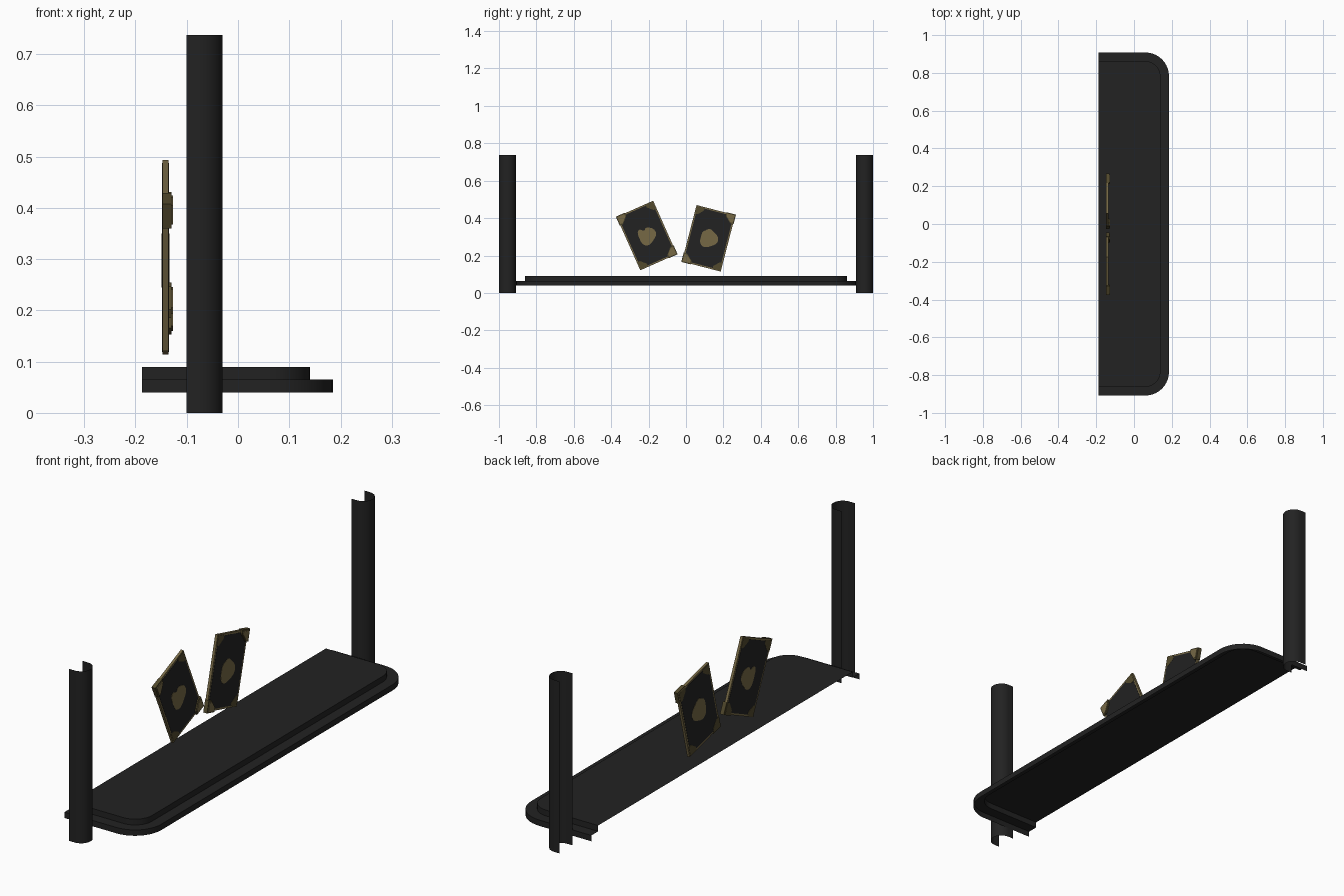
import bpy, bmesh, math

if "Cube" in bpy.data.objects:
    bpy.data.objects.remove(bpy.data.objects["Cube"])


def material(name, rgb):
    m = bpy.data.materials.new(name)
    m.diffuse_color = (*rgb, 1)
    m.use_nodes = True
    m.node_tree.nodes["Principled BSDF"].inputs["Base Color"].default_value = m.diffuse_color
    return m


BLACK = material("charcoal", (0.016, 0.016, 0.016))
GOLD = material("antique gold", (0.18, 0.14, 0.06))
DIM_GOLD = material("tarnished gold", (0.085, 0.068, 0.026))


def finish(bm, name, mat, smooth=False):
    me = bpy.data.meshes.new(name)
    bm.to_mesh(me)
    bm.free()
    me.materials.append(mat)
    ob = bpy.data.objects.new(name, me)
    bpy.context.collection.objects.link(ob)
    if smooth:
        bpy.ops.object.select_all(action='DESELECT')
        ob.select_set(True)
        bpy.context.view_layer.objects.active = ob
        bpy.ops.object.shade_smooth_by_angle(angle=math.radians(35))
    return ob


def skin(bm, rings):
    """Join open outlines one after the other into a shell."""
    for a, b in zip(rings, rings[1:]):
        for i in range(len(a) - 1):
            bm.faces.new((a[i], a[i + 1], b[i + 1], b[i]))


# Shelf: two stepped tiers, open underneath and along the back edge
def shelf_outline(front, half, r, steps=10):
    pts = [(-0.187, -half)]
    for sy, start in ((-1, -90), (1, 0)):
        for i in range(steps + 1):
            a = math.radians(start + 90 * i / steps)
            pts.append((front - r + r * math.cos(a),
                        sy * (half - r) + r * math.sin(a)))
    return pts + [(-0.187, half)]


bm = bmesh.new()
outer = shelf_outline(0.185, 0.908, 0.125)
inner = shelf_outline(0.14, 0.862, 0.08)
rings = [[bm.verts.new((x, y, z)) for x, y in o]
         for o, z in ((outer, 0.04), (outer, 0.065), (inner, 0.065), (inner, 0.09))]
skin(bm, rings)
bm.faces.new(rings[-1])
finish(bm, "shelf", BLACK, True)

# Posts: open half-round channels with the opening at the back of the shelf
for side, label in ((-1, "near"), (1, "far")):
    bm = bmesh.new()
    cx, cy, r = -0.075, side * 0.955, 0.045
    prof = [(-0.1, cy - r)]
    for i in range(17):
        a = math.radians(-90 + 180 * i / 16)
        prof.append((cx + r * math.cos(a), cy + r * math.sin(a)))
    prof.append((-0.1, cy + r))
    skin(bm, [[bm.verts.new((x, y, z)) for x, y in prof] for z in (0, 0.737)])
    finish(bm, label + "_post", BLACK, True)


# Cards: gold edged slabs with dark faces, emblems and corner pieces
def prism(name, pts, x0, x1, mat, place):
    bm = bmesh.new()
    a = [bm.verts.new((x0, u, v)) for u, v in pts]
    b = [bm.verts.new((x1, u, v)) for u, v in pts]
    skin(bm, [a + a[:1], b + b[:1]])
    bm.faces.new(a[::-1])
    bm.faces.new(b)
    bmesh.ops.recalc_face_normals(bm, faces=bm.faces)
    ob = finish(bm, name, mat)
    ob.location = (-0.1415, place[0], place[1])
    ob.rotation_euler.x = math.radians(place[2])


def rect(w, h):
    return [(-w, -h), (w, -h), (w, h), (-w, h)]


def corner(su, sv, s, out):
    """Corner patch with clipped tips, growing inward from a card corner."""
    u, v = W + out, H + out
    pts = [(u, v), (u - s, v), (u - s, v - s * 0.35), (u - s * 0.35, v - s), (u, v - s)]
    return [(su * p, sv * q) for p, q in pts]


def emblem(notch, tilt):
    pts = []
    for i in range(28):
        a = 2 * math.pi * i / 28
        d = (a - math.pi / 2 - tilt + math.pi) % (2 * math.pi) - math.pi
        r = 0.047 + 0.005 * math.cos(3 * a) - notch * math.exp(-(d / 0.3) ** 2)
        pts.append((r * math.cos(a), r * 1.05 * math.sin(a)))
    return pts


W, H, T = 0.107, 0.156, 0.0058
cards = (("left_card", (-0.210, 0.307, 24), ((-1, 1), (1, -1)), 0.022, 0.1),
         ("right_card", (0.121, 0.292, -14.5), ((1, 1), (-1, -1)), 0.008, 0.6))
for name, place, clasps, notch, tilt in cards:
    prism(name + "_edge", rect(W, H), -T, T, GOLD, place)
    for s, face in ((-1, "back"), (1, "front")):
        tag = name + "_" + face
        prism(tag + "_panel", rect(W - 0.008, H - 0.008), s * T, s * (T + 0.0008), BLACK, place)
        prism(tag + "_emblem", emblem(notch, tilt), s * T, s * (T + 0.0016), GOLD, place)
        for su in (-1, 1):
            for sv in (-1, 1):
                prism(tag + "_corner_ornament", corner(su, sv, 0.042, -0.004),
                      s * T, s * (T + 0.0014), DIM_GOLD, place)
    # Raised corner clasps on two opposite corners
    for su, sv in clasps:
        prism(name + "_clasp", corner(su, sv, 0.052, 0.003), -T, 0.012, DIM_GOLD, place)
        prism(name + "_clasp_cap", corner(su, sv, 0.04, -0.003), 0.012, 0.0145, GOLD, place)
